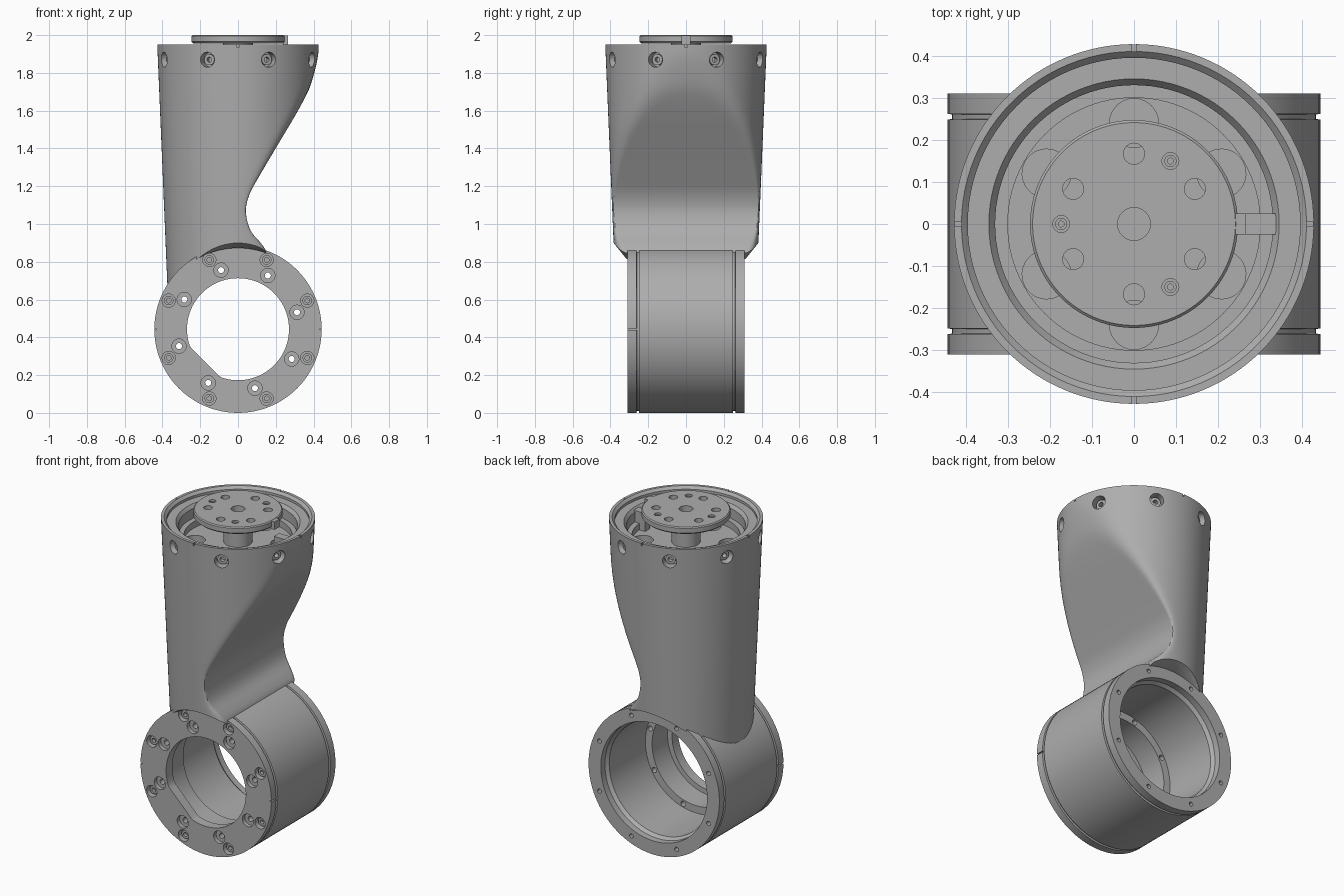
import bpy, bmesh, math
from mathutils import Matrix, Vector

if "Cube" in bpy.data.objects:
    bpy.data.objects.remove(bpy.data.objects["Cube"], do_unlink=True)

metal = bpy.data.materials.new("grey metal")
metal.use_nodes = True
grey = (0.42, 0.42, 0.42, 1)
metal.diffuse_color = grey
metal.node_tree.nodes["Principled BSDF"].inputs["Base Color"].default_value = grey

HUB_Z, HUB_R, TOP = 0.443, 0.443, 1.95
HUB = Matrix.Translation((0, 0, HUB_Z)) @ Matrix.Rotation(math.pi / 2, 4, 'X')  # local z faces front
IDENT = Matrix.Identity(4)


def turn(angle, radius=0, height=0):
    return Matrix.Rotation(math.radians(angle), 4, 'Z') @ Matrix.Translation((radius, 0, height))


def lathe(bm, profile, mat=IDENT, segs=96, loop=False):
    """Spin (radius, height) points about local z."""
    rows = []
    for r, h in profile:
        n = segs if r > 1e-6 else 1
        rows.append([bm.verts.new(mat @ Vector((r * math.cos(i * math.tau / segs),
                                                r * math.sin(i * math.tau / segs), h)))
                     for i in range(n)])
    pairs = list(zip(rows, rows[1:])) + ([(rows[-1], rows[0])] if loop else [])
    for a, b in pairs:
        for i in range(segs):
            j = (i + 1) % segs
            quad = [a[i % len(a)], a[j % len(a)], b[j % len(b)], b[i % len(b)]]
            bm.faces.new(list(dict.fromkeys(quad)))


def box(bm, centre, size, mat=IDENT):
    bmesh.ops.create_cube(bm, size=1, matrix=mat @ Matrix.Translation(centre)
                          @ Matrix.Diagonal((*size, 1)))


def finish(bm, name):
    bmesh.ops.recalc_face_normals(bm, faces=bm.faces)
    mesh = bpy.data.meshes.new(name)
    bm.to_mesh(mesh)
    bm.free()
    mesh.materials.append(metal)
    ob = bpy.data.objects.new(name, mesh)
    bpy.context.collection.objects.link(ob)
    return ob


def activate(ob):
    bpy.ops.object.select_all(action='DESELECT')
    ob.select_set(True)
    bpy.context.view_layer.objects.active = ob


def cut(ob, bm):
    cutter = finish(bm, "cutter")
    cutter.hide_render = True
    mod = ob.modifiers.new("cut", 'BOOLEAN')
    mod.operation, mod.solver, mod.object = 'DIFFERENCE', 'EXACT', cutter
    activate(ob)
    bpy.ops.object.modifier_apply(modifier=mod.name)
    bpy.data.objects.remove(cutter, do_unlink=True)


def smooth(ob):
    activate(ob)
    bpy.ops.object.shade_smooth_by_angle(angle=math.radians(30))


def screw_hole(r, depth):
    """Counterbore that leaves a socket screw head standing in it."""
    return [(0, -depth), (r * .35, -depth), (r * .35, -depth * .45), (r * .72, -depth * .45),
            (r * .72, -depth * .9), (r, -depth * .9), (r, .02), (0, .02)]


def through_hole(r, depth):
    return [(0, -depth), (.016, -depth), (.016, -.025), (r, -.025), (r, .02), (0, .02)]


def pin(r, low, high):
    return [(0, low), (r, low), (r, high), (0, high)]


# Hub: horizontal ring with a bolted front plate and a wide open back
bm = bmesh.new()
half = [(HUB_R, .31), (HUB_R, .262), (.432, .26), (.432, .25), (HUB_R, .248)]
lathe(bm, [(.27, .31)] + half + [(r, -h) for r, h in reversed(half)]
      + [(.36, -.31), (.36, -.27), (.345, -.25), (.345, .1), (.30, .1), (.30, .25), (.27, .25)],
      HUB, loop=True)
# flat on the lower corner of the front bore
flat = Vector((-1, 0, -1)).normalized()
for v in bm.verts:
    p = v.co - Vector((0, 0, HUB_Z))
    over = p.dot(flat) - .245
    if over > 0 and math.hypot(p.x, p.z) < .28:
        v.co -= flat * over
hub = finish(bm, "hub_ring")

# Hub fasteners and side slits
bm = bmesh.new()
for k in range(8):
    outer = 22.5 + 45 * k
    lathe(bm, screw_hole(.035, .04), HUB @ turn(outer, .397, .31), 24)
    lathe(bm, through_hole(.038, .28), HUB @ turn(16 + 45 * k, .325, .31), 24)
    lathe(bm, pin(.013, -.33, -.25), HUB @ turn(outer, .4), 16)
for side in (-1, 1):
    box(bm, (side * HUB_R, -.29, HUB_Z), (.02, .06, .008))
cut(hub, bm)
smooth(hub)

# Arm: tapered tube whose +x side is scooped away towards the hub
SCOOP = [(.5, .15), (.85, .15), (.9, .12), (.95, .076), (1.0, .053), (1.08, .042),
         (1.16, .062), (1.24, .105), (1.41, .205), (1.58, .306), (1.7, .37),
         (1.8, .412), (1.87, .445), (1.96, .5)]


def scoop(z):
    """Smooth curve through the scoop points."""
    n = len(SCOOP)
    i = max(k for k in range(n - 1) if SCOOP[k][0] <= z)
    slope = lambda k: ((SCOOP[min(k + 1, n - 1)][1] - SCOOP[max(k - 1, 0)][1])
                       / (SCOOP[min(k + 1, n - 1)][0] - SCOOP[max(k - 1, 0)][0]))
    (z0, a), (z1, b) = SCOOP[i], SCOOP[i + 1]
    d, t = z1 - z0, (z - z0) / (z1 - z0)
    return (a * (1 + 2 * t) * (1 - t) ** 2 + b * t * t * (3 - 2 * t)
            + d * t * (1 - t) * (slope(i) * (1 - t) - slope(i + 1) * t))


def soft_min(a, b, k=.05):
    h = max(k - abs(a - b), 0) / k
    return min(a, b) - h * h * k / 4


bm = bmesh.new()
SEGS, LEVELS = 128, 72
rows = []
for l in range(LEVELS + 1):
    z = .5 + (TOP - .5) * l / LEVELS
    r, c = .375 + (z - .7) * .042, scoop(z)
    rows.append([bm.verts.new((soft_min(r * math.cos(i * math.tau / SEGS), c),
                               r * math.sin(i * math.tau / SEGS), z)) for i in range(SEGS)])
for a, b in zip(rows, rows[1:]):
    for i in range(SEGS):
        j = (i + 1) % SEGS
        bm.faces.new((a[i], a[j], b[j], b[i]))
bm.faces.new(rows[0])
bm.faces.new(rows[-1])
arm = finish(bm, "arm_housing")

# Saddle under the arm, flaring past the hub edges
bm = bmesh.new()
lathe(bm, [(0, -.5), (.505, -.5), (.43, -.32), (.43, .32), (.505, .5), (0, .5)], HUB)
cut(arm, bm)

# Stepped mouth at the top
bm = bmesh.new()
lathe(bm, [(0, 1.8), (.30, 1.8), (.30, 1.84), (.33, 1.84), (.33, 1.9), (.345, 1.92),
           (.395, 1.92), (.395, 1.935), (.41, TOP), (.41, 2.1), (0, 2.1)])
cut(arm, bm)

# Floor pockets, radial screws and rim notches
bm = bmesh.new()
for k in range(6):
    lathe(bm, pin(.058, 1.72, 1.83), turn(30 + 60 * k, .24), 32)
for k in range(8):
    lathe(bm, screw_hole(.04, .055),
          turn(22.5 + 45 * k, .422, 1.87) @ Matrix.Rotation(math.pi / 2, 4, 'Y'), 24)
for k in range(4):
    box(bm, (.425, 0, TOP), (.03, .01, .03), turn(90 * k))
cut(arm, bm)
smooth(arm)

# Output flange on its stem
bm = bmesh.new()
lathe(bm, [(0, 1.78), (.08, 1.78), (.08, 1.955), (.235, 1.955), (.247, 1.965),
           (.247, 1.994), (.241, 2.0), (0, 2.0)])
flange = finish(bm, "output_flange")
bm = bmesh.new()
lathe(bm, pin(.039, 1.9, 2.1), segs=32)
for k in range(6):
    lathe(bm, pin(.025, 1.9, 2.1), turn(30 + 60 * k, .167), 24)
for k in range(3):
    lathe(bm, screw_hole(.02, .02), turn(60 + 120 * k, .173, 2.0), 24)
cut(flange, bm)
smooth(flange)

# Stop tab on the flange and its bracket in the mouth
bm = bmesh.new()
box(bm, (.252, 0, 1.975), (.026, .05, .048))
finish(bm, "flange_tab")
bm = bmesh.new()
box(bm, (.30, 0, 1.855), (.08, .05, .11))
finish(bm, "stop_bracket")
